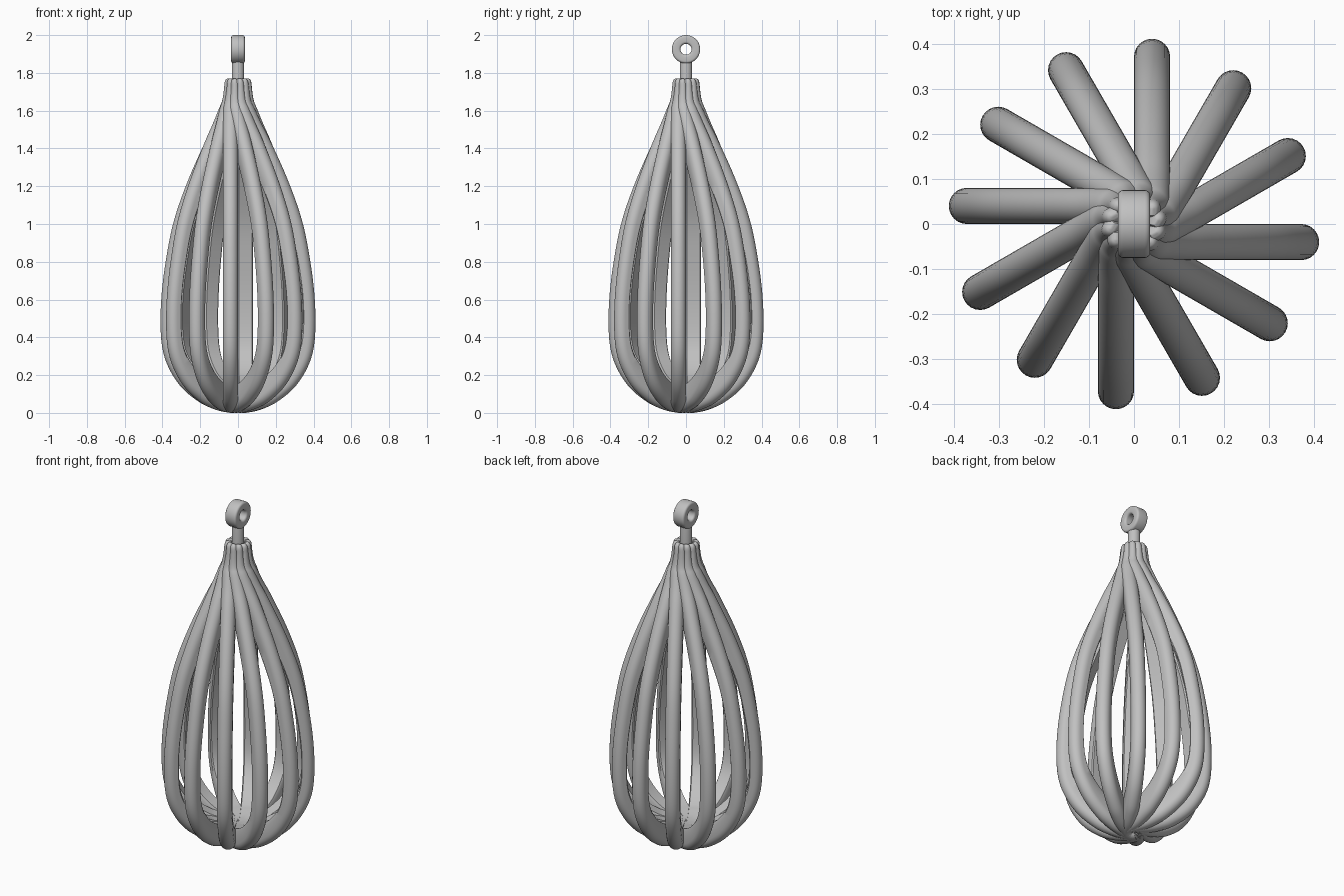
import bpy, bmesh, math
from mathutils import Matrix, Vector

if "Cube" in bpy.data.objects:
    bpy.data.objects.remove(bpy.data.objects["Cube"], do_unlink=True)

grey = bpy.data.materials.new("plain grey")
grey.use_nodes = True
colour = (0.53, 0.53, 0.53, 1)
grey.diffuse_color = colour
grey.node_tree.nodes["Principled BSDF"].inputs["Base Color"].default_value = colour

RIBS = 12
SHIFT = 0.04    # sideways shift of each rib from the axis, gives the swirl

# Rib path: distance outwards, height, half width, depth of the flat inner side
PATH = [
    (0.000, 0.040, 0.040, 0.090),
    (0.064, 0.046, 0.040, 0.090),
    (0.127, 0.064, 0.040, 0.088),
    (0.185, 0.092, 0.040, 0.080),
    (0.262, 0.154, 0.040, 0.065),
    (0.320, 0.235, 0.040, 0.048),
    (0.357, 0.329, 0.040, 0.034),
    (0.370, 0.450, 0.040, 0.028),
    (0.365, 0.620, 0.040, 0.026),
    (0.341, 0.810, 0.040, 0.028),
    (0.300, 1.010, 0.040, 0.032),
    (0.228, 1.215, 0.040, 0.042),
    (0.138, 1.417, 0.040, 0.050),
    (0.086, 1.520, 0.040, 0.045),
    (0.050, 1.600, 0.039, 0.040),
    (0.040, 1.640, 0.032, 0.035),
    (0.038, 1.680, 0.025, 0.030),
    (0.038, 1.720, 0.020, 0.025),
    (0.036, 1.750, 0.018, 0.022),
    (0.034, 1.765, 0.012, 0.018),
    (0.033, 1.771, 0.002, 0.014),
]


def smooth_path(points, steps=4):
    """Catmull-Rom curve through the points."""
    p = [Vector(v) for v in points]
    p = [2 * p[0] - p[1]] + p + [2 * p[-1] - p[-2]]
    result = []
    for a, b, c, d in zip(p, p[1:], p[2:], p[3:]):
        for k in range(steps):
            t = k / steps
            result.append(b + 0.5 * t * (c - a + t * (2 * a - 5 * b + 4 * c - d
                                                      + t * (3 * (b - c) + d - a))))
    return result + [p[-2]]


def add_object(name, bm, angle=40):
    bmesh.ops.recalc_face_normals(bm, faces=bm.faces)
    mesh = bpy.data.meshes.new(name)
    bm.to_mesh(mesh)
    bm.free()
    mesh.materials.append(grey)
    obj = bpy.data.objects.new(name, mesh)
    bpy.context.collection.objects.link(obj)
    bpy.ops.object.select_all(action='DESELECT')
    obj.select_set(True)
    bpy.context.view_layer.objects.active = obj
    bpy.ops.object.shade_smooth_by_angle(angle=math.radians(angle))
    return obj


def sweep_rib(name, half=12):
    """Sweep a section, round outside and flat inside, along the path."""
    bm = bmesh.new()
    path = smooth_path(PATH)
    rings = []
    for i, (out, z, width, depth) in enumerate(path):
        step = path[min(i + 1, len(path) - 1)] - path[max(i - 1, 0)]
        normal = Vector((step[1], 0, -step[0])).normalized()
        angles = [math.radians(-90 + 180 * k / half) for k in range(half + 1)]
        section = [(width * math.cos(a), width * math.sin(a)) for a in angles]
        section += [(-0.8 * depth, width), (-depth, 0.85 * width),
                    (-depth, -0.85 * width), (-0.8 * depth, -width)]
        rings.append([bm.verts.new(Vector((out, v - SHIFT, z)) + normal * u)
                      for u, v in section])
    for lower, upper in zip(rings, rings[1:]):
        for k in range(len(lower)):
            bm.faces.new((lower[k - 1], lower[k], upper[k], upper[k - 1]))
    bm.faces.new(rings[0])
    bm.faces.new(rings[-1])
    return add_object(name, bm, 35)


def lathe(name, profile, steps=48, closed=False, matrix=Matrix()):
    """Revolve (radius, height) points around z."""
    bm = bmesh.new()
    verts = [bm.verts.new((r, 0, z)) for r, z in profile]
    pairs = list(zip(verts, verts[1:]))
    if closed:
        pairs.append((verts[-1], verts[0]))
    edges = [bm.edges.new(p) for p in pairs]
    bmesh.ops.spin(bm, geom=verts + edges, cent=(0, 0, 0), axis=(0, 0, 1),
                   angle=math.tau, steps=steps, use_merge=True)
    bmesh.ops.remove_doubles(bm, verts=bm.verts, dist=1e-5)
    bm.transform(matrix)
    return add_object(name, bm)


# Ribs: one swept bar, turned around the axis
rib = sweep_rib("rib_01")
for i in range(1, RIBS):
    copy = bpy.data.objects.new(f"rib_{i + 1:02d}", rib.data)
    copy.rotation_euler.z = math.tau * i / RIBS
    bpy.context.collection.objects.link(copy)

# Core that the rib tips wrap around
lathe("collar_core", [(0, 1.60), (0.052, 1.60), (0.054, 1.68),
                      (0.050, 1.735), (0.034, 1.755), (0, 1.755)])

# Neck between the ribs and the ring
lathe("neck", [(0, 1.70), (0.033, 1.70), (0.033, 1.85),
               (0.028, 1.885), (0, 1.885)], 32)

# Hanging ring: rounded band standing upright, hole along x
outer, inner, half, rnd = 0.075, 0.029, 0.036, 0.012
band = []
for r, z, start in ((outer - rnd, half - rnd, 0), (inner + rnd, half - rnd, 90),
                    (inner + rnd, rnd - half, 180), (outer - rnd, rnd - half, 270)):
    for k in range(5):
        a = math.radians(start + 22.5 * k)
        band.append((r + rnd * math.cos(a), z + rnd * math.sin(a)))
upright = Matrix.Translation((0, 0, 2 - outer)) @ Matrix.Rotation(math.radians(90), 4, 'Y')
lathe("hanging_ring", band, closed=True, matrix=upright)
